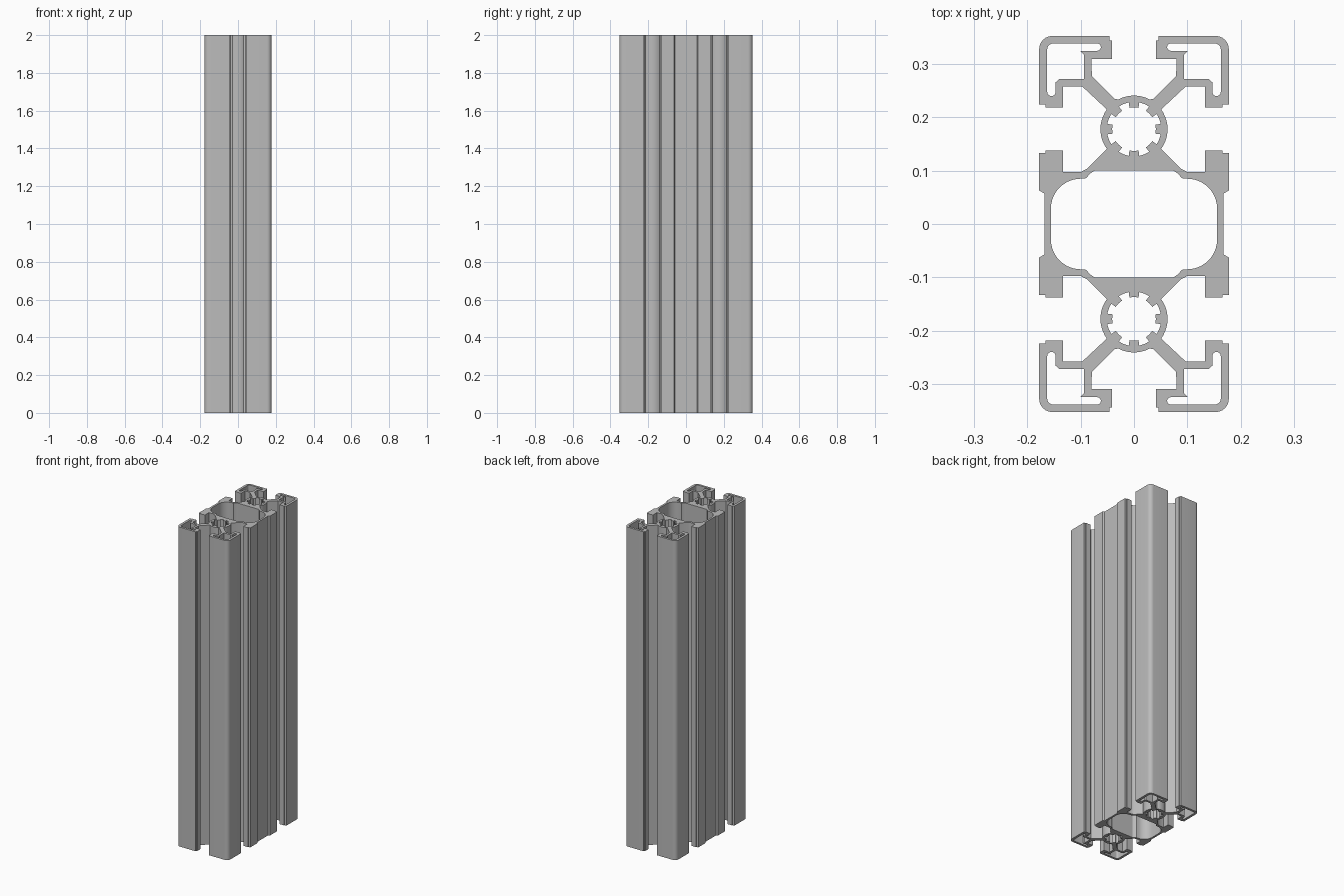
import bpy
import bmesh
from math import sin, cos, radians

default_cube = bpy.data.objects.get("Cube")
if default_cube:
    bpy.data.objects.remove(default_cube)

UNIT = 0.001      # section outlines are written in thousandths
HEIGHT = 2.0
BORE_Y = 178      # distance of each screw bore from the middle


def arc(cx, cy, radius, start, end, steps=6):
    """Points along a circular arc, angles in degrees."""
    angles = [radians(start + (end - start) * i / steps) for i in range(steps + 1)]
    return [(cx + radius * cos(a), cy + radius * sin(a)) for a in angles]


def flip(points, sx, sy):
    """Mirrored copy of a run of points, keeping its direction of travel."""
    mirrored = [(x * sx, y * sy) for x, y in points]
    return mirrored if sx * sy > 0 else mirrored[::-1]


def four_way(quarter):
    """Closed loop from the run that covers the +x +y quarter."""
    loop = []
    for sx, sy in ((1, 1), (1, -1), (-1, -1), (-1, 1)):
        loop += flip(quarter, sx, sy)
    return loop


# Outer outline: one quarter, from the end slot round to the side wall
outer_quarter = (
    arc(0, BORE_Y, 63, 85, 62)                        # slot floor over the bore
    + [(37, 235), (79, 277), (80, 310)]               # diagonal web
    + [(41, 310), (41, 344), (46, 344), (46, 353)]    # end slot lip
    + arc(153, 328, 25, 90, 0)                        # rounded outer corner
    + [(178, 224), (166, 224), (166, 219), (133, 219)]
    + [(133, 258), (97, 258)]                         # side slot
    + arc(0, BORE_Y, 63, 36, -36, 10)                 # side of the bore wall
    + [(88, 104), (99, 98), (133, 98), (133, 138)]
    + [(166, 138), (166, 133), (178, 133)]            # middle lip
    + [(178, 63), (168, 57)]                          # recessed side wall
)

# Large middle cavity
cavity_quarter = [(74, 100), (82, 95), (90, 86)] + arc(100, 29, 56, 90, 0, 10)

# Hollow corner chamber
chamber = (
    arc(151, 327, 12, 90, 0)
    + arc(155, 248, 8, 0, -180)
    + [(147, 266), (140, 272), (94, 272), (94, 318), (101, 325)]
    + arc(69, 332, 7, 270, 90)
)

# Screw bore with eight inward teeth
bore = []
for tooth in range(8):
    middle = tooth * 45
    bore += arc(0, BORE_Y, 41, middle - 12, middle + 12, 2)
    bore += arc(0, BORE_Y, 51, middle + 11, middle + 34, 4)

loops = [four_way(outer_quarter), four_way(cavity_quarter)]
loops += [flip(bore, 1, side) for side in (1, -1)]
loops += [flip(chamber, sx, sy) for sx in (1, -1) for sy in (1, -1)]

# Filled section extruded to full length
section = bpy.data.curves.new("extruded_rail", "CURVE")
section.dimensions = "2D"
section.fill_mode = "BOTH"
section.extrude = HEIGHT / 2
for loop in loops:
    spline = section.splines.new("POLY")
    spline.points.add(len(loop) - 1)
    for point, (x, y) in zip(spline.points, loop):
        point.co = (x * UNIT, y * UNIT, 0, 1)
    spline.use_cyclic_u = True

rail = bpy.data.objects.new("extruded_rail", section)
rail.location.z = HEIGHT / 2
bpy.context.collection.objects.link(rail)

# Turn into a clean mesh
bpy.ops.object.select_all(action="DESELECT")
rail.select_set(True)
bpy.context.view_layer.objects.active = rail
bpy.ops.object.convert(target="MESH")
rail = bpy.context.view_layer.objects.active
bm = bmesh.new()
bm.from_mesh(rail.data)
bmesh.ops.remove_doubles(bm, verts=bm.verts, dist=0.0001)
bmesh.ops.recalc_face_normals(bm, faces=bm.faces)
bm.to_mesh(rail.data)
bm.free()
bpy.ops.object.shade_smooth_by_angle(angle=radians(30))

# Bare aluminium grey
grey = bpy.data.materials.new("aluminium_grey")
grey.use_nodes = True
colour = (0.5, 0.5, 0.5, 1)
grey.diffuse_color = colour
grey.node_tree.nodes["Principled BSDF"].inputs["Base Color"].default_value = colour
rail.data.materials.clear()
rail.data.materials.append(grey)
